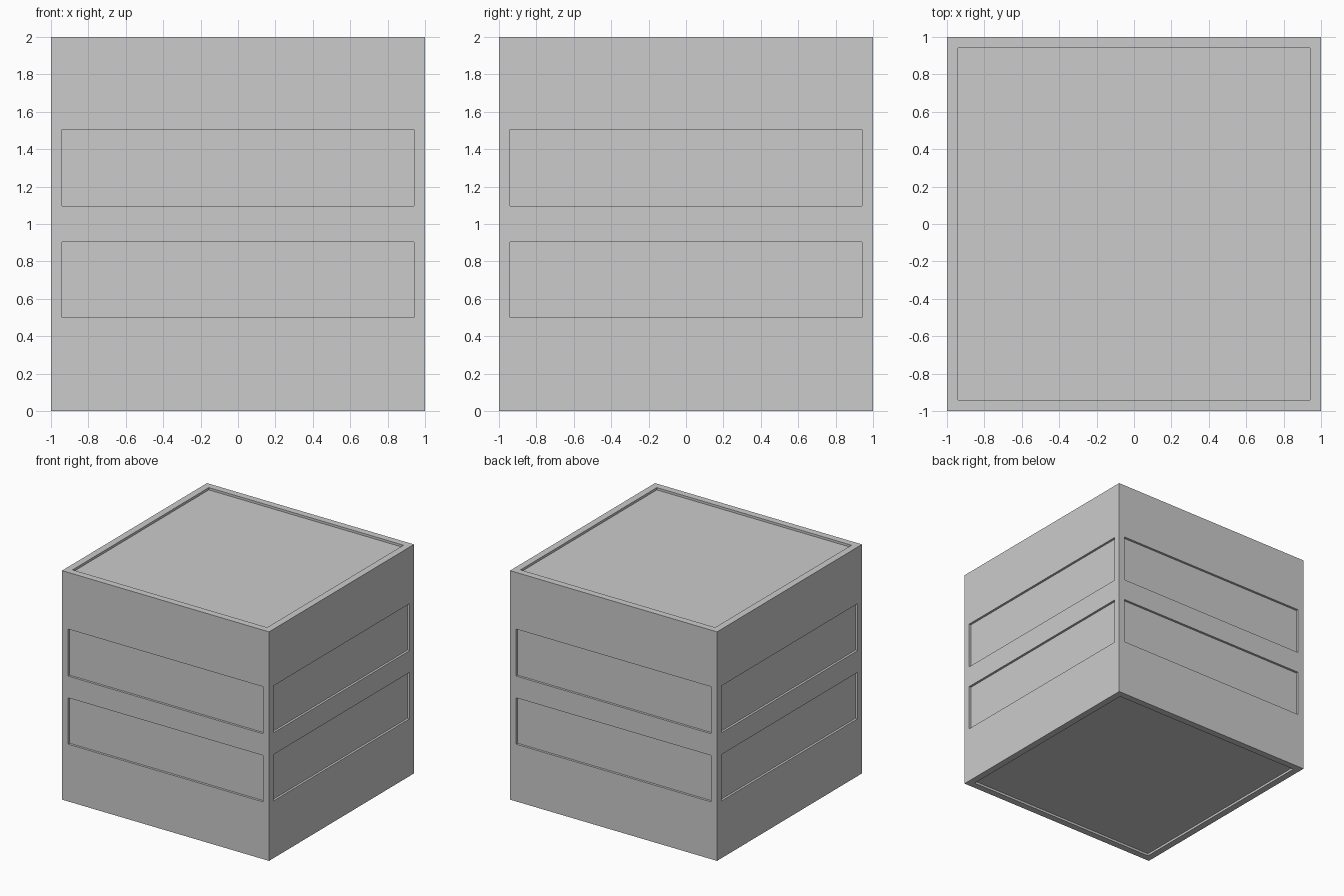
import bpy, bmesh
from mathutils import Vector

if "Cube" in bpy.data.objects:
    bpy.data.objects.remove(bpy.data.objects["Cube"])

BORDER = 0.94                       # panel edge on each face
LEVELS = (0.5, 0.905, 1.095, 1.505) # side panel heights
DEPTH = 0.02                        # panel recess

bm = bmesh.new()
bmesh.ops.create_cube(bm, size=2)
bmesh.ops.translate(bm, verts=bm.verts, vec=(0, 0, 1))


def cut(axis, value):
    point, normal = Vector(), Vector()
    point[axis], normal[axis] = value, 1
    bmesh.ops.bisect_plane(bm, geom=bm.verts[:] + bm.edges[:] + bm.faces[:],
                           plane_co=point, plane_no=normal)


# Panel outlines
for axis in (0, 1):
    for value in (-BORDER, BORDER):
        cut(axis, value)
for level in LEVELS:
    cut(2, level)


def is_panel(face):
    c = face.calc_center_median()
    if abs(face.normal.z) > 0.5:
        return abs(c.x) < BORDER and abs(c.y) < BORDER
    across = c.y if abs(face.normal.x) > 0.5 else c.x
    in_row = LEVELS[0] < c.z < LEVELS[1] or LEVELS[2] < c.z < LEVELS[3]
    return abs(across) < BORDER and in_row


# Recessed panels: two per side, one on the lid and one on the base
bm.normal_update()
panels = [f for f in bm.faces if is_panel(f)]
bmesh.ops.inset_individual(bm, faces=panels, thickness=0, depth=-DEPTH)
bmesh.ops.recalc_face_normals(bm, faces=bm.faces)

mesh = bpy.data.meshes.new("crate")
bm.to_mesh(mesh)
bm.free()
crate = bpy.data.objects.new("crate", mesh)
bpy.context.collection.objects.link(crate)
